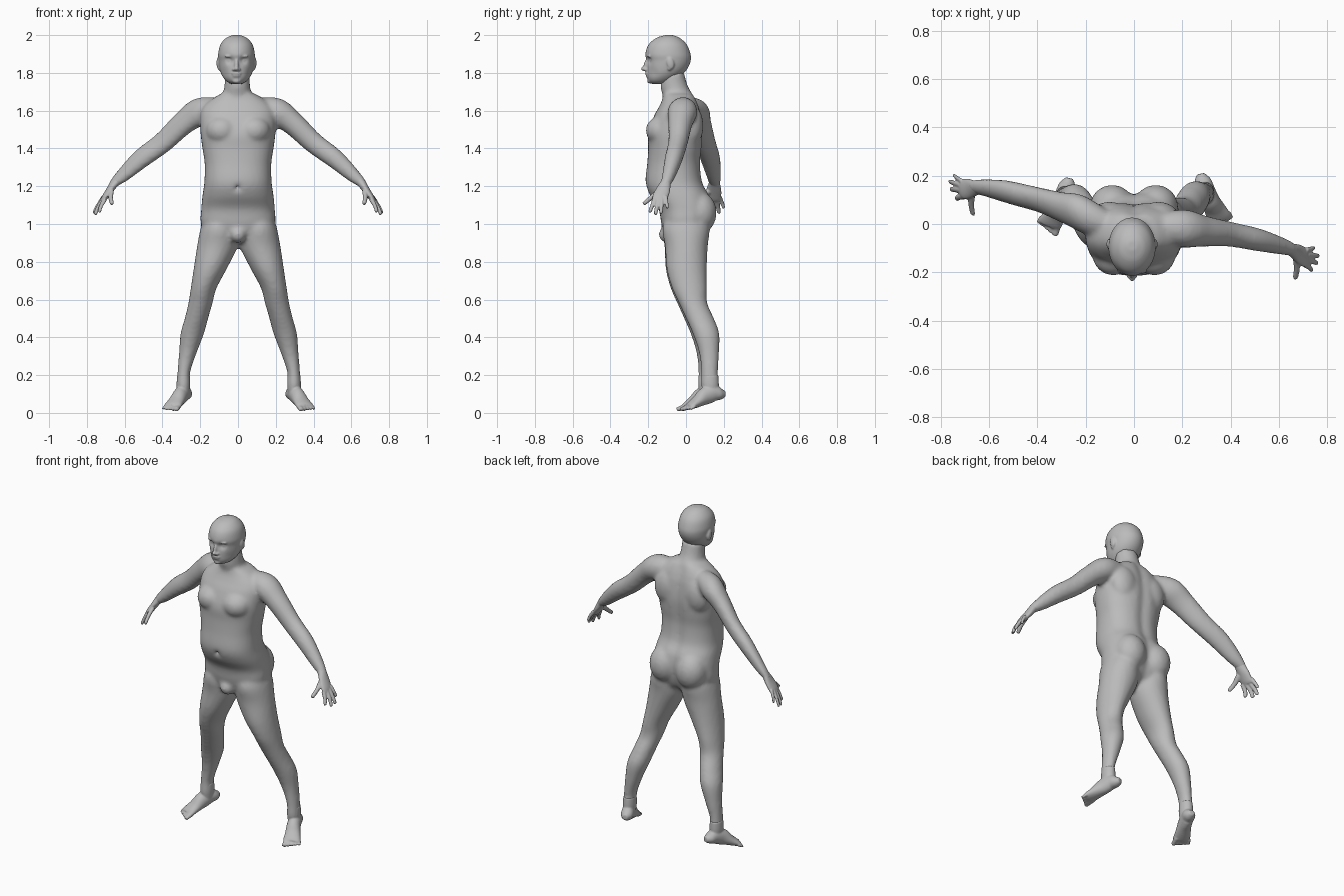
import bpy
import bmesh
from math import cos, sin, pi, exp, copysign
from mathutils import Vector, Matrix

default_cube = bpy.data.objects.get("Cube")
if default_cube:
    bpy.data.objects.remove(default_cube, do_unlink=True)

X, Y, Z = Vector((1, 0, 0)), Vector((0, 1, 0)), Vector((0, 0, 1))

skin = bpy.data.materials.new("grey_skin")
skin.use_nodes = True
grey = (.5, .5, .5, 1)
skin.diffuse_color = grey
shader = next(n for n in skin.node_tree.nodes if n.type == 'BSDF_PRINCIPLED')
shader.inputs["Base Color"].default_value = grey
shader.inputs["Roughness"].default_value = .8


def same(v):
    return v


def right_arm(v):
    # the right arm swings further back than the left one
    return Vector((-v.x, v.y + .45 * max(0, v.x - .08), v.z))


def right_leg(v):
    # the right leg is a touch further forward at the foot
    return Vector((-v.x + .008, v.y - .02 * max(0, 1 - v.z), v.z))


def spline(rows, steps):
    """Catmull-Rom through rows of numbers."""
    rows = [Vector(r) for r in rows]
    result = []
    for i in range(len(rows) - 1):
        a, b, c = rows[max(i - 1, 0)], rows[i], rows[i + 1]
        d = rows[min(i + 2, len(rows) - 1)]
        for s in range(steps):
            t = s / steps
            result.append(b + (c - a) * (t / 2) + (a * 2 - b * 5 + c * 4 - d) * (t * t / 2)
                          + (b * 3 - a - c * 3 + d) * (t ** 3 / 2))
    return result + [rows[-1]]


def tube(bm, rows, side=X, axis=None, warp=same, sides=32, steps=5, power=1, groove=0):
    """Loft ellipses along rows of x, y, z, half width, half depth."""
    rows = spline(rows, steps)
    centres = [Vector(r[:3]) for r in rows]
    rings = []
    for i, row in enumerate(rows):
        along = axis or (centres[min(i + 1, len(rows) - 1)] - centres[max(i - 1, 0)]).normalized()
        wide = (side - along * side.dot(along)).normalized()
        deep = along.cross(wide)
        ring = []
        for k in range(sides):
            c, s = cos(2 * pi * k / sides), sin(2 * pi * k / sides)
            u = copysign(abs(c) ** power, c) * row[3]
            w = copysign(abs(s) ** power, s) * row[4]
            if s > 0:
                w -= groove * exp(-(u / .03) ** 2)
            ring.append(bm.verts.new(warp(centres[i] + wide * u + deep * w)))
        rings.append(ring)
    for lower, upper in zip(rings, rings[1:]):
        for k in range(sides):
            j = (k + 1) % sides
            bm.faces.new((lower[k], lower[j], upper[j], upper[k]))
    bm.faces.new(rings[0])
    bm.faces.new(rings[-1])


def stack(bm, rows, x=0, **options):
    """Upright loft from rows of height, front, back, half width."""
    tube(bm, [(x, (f + b) / 2, z, w, (b - f) / 2) for z, f, b, w in rows], axis=Z, **options)


def blob(bm, centre, radii, turn=0):
    matrix = Matrix.Translation(centre) @ Matrix.Rotation(turn, 4, 'X') @ Matrix.Diagonal((*radii, 1))
    bmesh.ops.create_uvsphere(bm, u_segments=24, v_segments=16, radius=1, matrix=matrix)


def dent(bm, centre, size, depth):
    for v in bm.verts:
        gap = v.co - Vector(centre)
        if gap.length < size * 4:
            v.co.y += depth * exp(-(gap.length / size) ** 2)


def finish(bm, name, voxel, rounds):
    """Fuse the overlapping volumes into one skin and soften it."""
    bmesh.ops.recalc_face_normals(bm, faces=bm.faces)
    mesh = bpy.data.meshes.new(name)
    bm.to_mesh(mesh)
    bm.free()
    mesh.materials.append(skin)
    obj = bpy.data.objects.new(name, mesh)
    bpy.context.collection.objects.link(obj)
    remesh = obj.modifiers.new("fuse", 'REMESH')
    remesh.mode = 'VOXEL'
    remesh.voxel_size = voxel
    remesh.use_smooth_shade = True
    soften = obj.modifiers.new("soften", 'SMOOTH')
    soften.factor = .5
    soften.iterations = rounds
    for polygon in mesh.polygons:
        polygon.use_smooth = True


# Torso and neck
body = bmesh.new()
stack(body, [(.90, -.07, .05, .04), (.94, -.11, .10, .14), (1, -.13, .125, .195),
             (1.08, -.145, .135, .194), (1.15, -.19, .125, .188), (1.22, -.214, .09, .178),
             (1.32, -.205, .078, .176), (1.4, -.2, .085, .188), (1.48, -.2, .09, .198),
             (1.57, -.17, .082, .2), (1.62, -.143, .07, .185), (1.66, -.125, .055, .14),
             (1.69, -.12, .04, .09)],
      sides=64, power=.85, groove=.012)
stack(body, [(1.6, -.11, .05, .09), (1.67, -.122, .042, .078), (1.73, -.135, .01, .068),
             (1.8, -.13, -.01, .064)], x=-.004)
blob(body, (0, -.095, .945), (.045, .05, .045))
for s in (1, -1):
    blob(body, (s * .085, -.125, 1.495), (.088, .088, .078))
    blob(body, (s * .09, .072, 1.06), (.092, .09, .11))
    blob(body, (s * .1, .03, 1.52), (.085, .062, .11))
dent(body, (0, -.21, 1.19), .014, .02)

# Arms and legs
for warp in (same, right_arm):
    tube(body, [(.09, -.01, 1.615, .05, .05), (.2, -.018, 1.595, .078, .073),
                (.29, -.03, 1.533, .064, .062), (.4, -.043, 1.43, .051, .055),
                (.51, -.065, 1.348, .047, .051), (.605, -.09, 1.262, .036, .038),
                (.655, -.107, 1.217, .028, .025), (.67, -.115, 1.195, .026, .02)],
         side=Y, warp=warp)
for warp in (same, right_leg):
    tube(body, [(.1, 0, 1.03, .09, .11), (.108, 0, .97, .1, .125), (.118, .002, .88, .107, .113),
                (.156, .004, .76, .087, .106), (.19, .018, .66, .068, .092),
                (.207, .038, .58, .064, .075), (.228, .074, .5, .062, .074),
                (.25, .106, .42, .062, .07), (.273, .122, .32, .047, .053),
                (.294, .125, .22, .034, .044), (.297, .126, .15, .036, .046),
                (.297, .13, .11, .032, .04)], axis=Z, warp=warp)
finish(body, "body", .012, 4)

# Hands: palm, four fingers and thumb, spread along y
fingers = [((.712, -.108, 1.145), (.745, -.098, 1.083), .0095),
           ((.718, -.128, 1.13), (.764, -.132, 1.056), .0105),
           ((.716, -.148, 1.125), (.758, -.162, 1.05), .011),
           ((.706, -.167, 1.13), (.736, -.192, 1.062), .0105),
           ((.672, -.142, 1.175), (.668, -.226, 1.105), .0125)]
for name, warp in (("left_hand", same), ("right_hand", right_arm)):
    hand = bmesh.new()
    tube(hand, [(.635, -.1, 1.236, .026, .024), (.655, -.108, 1.215, .028, .023),
                (.68, -.122, 1.178, .038, .019), (.706, -.138, 1.14, .04, .016),
                (.717, -.14, 1.122, .033, .011)], side=Y, warp=warp)
    for root, tip, r in fingers:
        root, tip = Vector(root), Vector(tip)
        bent = root.lerp(tip, .5) + X * .004
        near = root.lerp(tip, .93)
        tube(hand, [(*root, r * 1.2, r * 1.2), (*bent, r, r), (*near, r * .85, r * .85),
                    (*tip, r * .4, r * .4)], side=Y, warp=warp, sides=12)
    finish(hand, name, .0045, 2)

# Feet: sloping down from heel to toes, turned outward
across = Vector((.92, .39, 0))
for name, warp in (("left_foot", same), ("right_foot", right_leg)):
    foot = bmesh.new()
    tube(foot, [(.276, .208, .1, .016, .016), (.283, .18, .1, .034, .032),
                (.296, .145, .105, .037, .046), (.314, .1, .088, .039, .046),
                (.335, .06, .06, .044, .031), (.352, .027, .04, .049, .021),
                (.358, .012, .032, .045, .014)], side=across, warp=warp)
    tube(foot, [(.296, .128, .2, .034, .043), (.297, .128, .15, .036, .046),
                (.297, .13, .1, .032, .04)], axis=Z, warp=warp)
    for i in range(5):
        r = .016 - .002 * min(i, 3)
        tip = Vector((.335, -.028, .017)) + Vector((.0175, .013, .001)) * i
        root = Vector((.324, .02, .036)) + Vector((.0165, .007, 0)) * i
        tube(foot, [(*root, r, r), (*root.lerp(tip, .6), r * .9, r * .8), (*tip, r * .8, r * .7)],
             side=across, warp=warp, sides=12)
    finish(foot, name, .0055, 2)

# Head with brow, sockets, nose, lips and ears
head = bmesh.new()
middle = -.008
stack(head, [(1.742, -.182, -.1, .03), (1.755, -.198, -.07, .052), (1.775, -.206, -.04, .07),
             (1.8, -.208, -.01, .083), (1.83, -.208, .012, .091), (1.865, -.209, .025, .095),
             (1.9, -.215, .024, .097), (1.95, -.198, .004, .085), (1.985, -.157, -.033, .055),
             (2, -.11, -.07, .02)], x=middle, sides=64, steps=8)
for s in (1, -1):
    dent(head, (middle + s * .036, -.198, 1.868), .02, .016)
    dent(head, (middle + s * .06, -.165, 1.8), .025, .006)
    blob(head, (middle + s * .036, -.176, 1.866), (.015, .015, .011))
    blob(head, (middle + s * .036, -.194, 1.888), (.027, .012, .007))
    blob(head, (middle + s * .014, -.213, 1.818), (.009, .011, .008))
    blob(head, (middle + s * .095, -.083, 1.852), (.011, .02, .034), turn=.2)
    blob(head, (middle + s * .091, -.088, 1.828), (.009, .012, .016))
blob(head, (middle, -.21, 1.843), (.011, .014, .035), turn=-.25)
blob(head, (middle, -.222, 1.822), (.012, .016, .012))
blob(head, (middle, -.206, 1.797), (.026, .011, .006))
blob(head, (middle, -.203, 1.784), (.022, .011, .006))
blob(head, (middle, -.192, 1.758), (.022, .014, .014))
finish(head, "head", .0055, 2)
